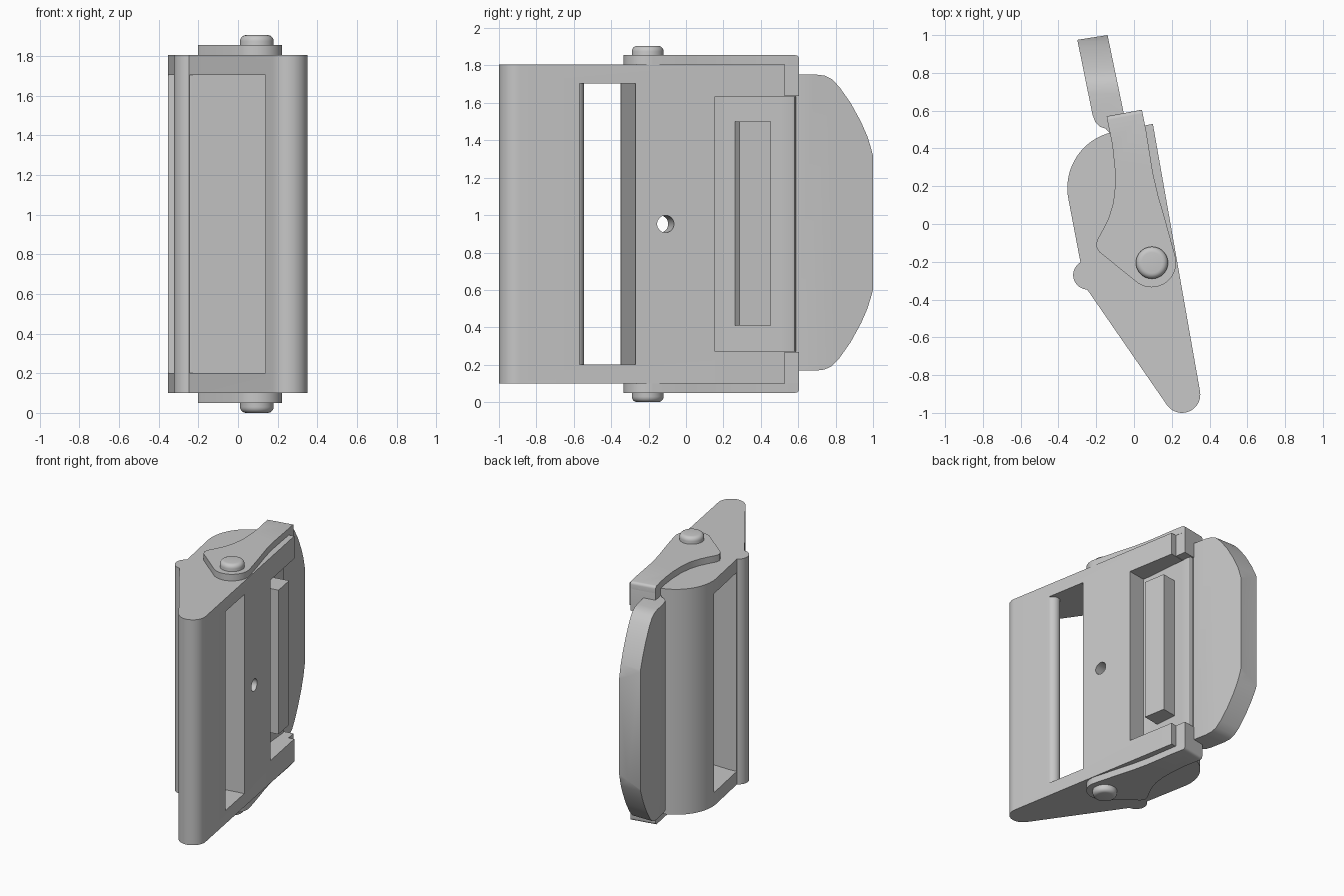
import bpy, bmesh
from math import cos, sin, radians
from mathutils import Vector, Matrix

if "Cube" in bpy.data.objects:
    bpy.data.objects.remove(bpy.data.objects["Cube"])

MID = 0.9525  # height of the mirror plane

metal = bpy.data.materials.new("plain grey metal")
metal.use_nodes = True
metal.diffuse_color = (0.57, 0.57, 0.57, 1)
metal.node_tree.nodes["Principled BSDF"].inputs["Base Color"].default_value = (0.57, 0.57, 0.57, 1)


def arc(cx, cy, r, a0, a1, n=16):
    angles = [radians(a0 + (a1 - a0) * i / n) for i in range(n + 1)]
    return [(cx + r * cos(a), cy + r * sin(a)) for a in angles]


def finish(name, bm):
    bmesh.ops.recalc_face_normals(bm, faces=bm.faces)
    mesh = bpy.data.meshes.new(name)
    bm.to_mesh(mesh)
    bm.free()
    mesh.materials.append(metal)
    obj = bpy.data.objects.new(name, mesh)
    bpy.context.collection.objects.link(obj)
    return obj


def prism(name, pts, lo, hi, axis="z", round_end=0):
    """Extrude a closed outline along z (xy outline) or x (yz outline)."""
    bm = bmesh.new()
    place = (lambda a, b: (a, b, lo)) if axis == "z" else (lambda a, b: (lo, a, b))
    face = bm.faces.new([bm.verts.new(place(a, b)) for a, b in pts])
    out = bmesh.ops.extrude_face_region(bm, geom=[face])
    step = Vector((0, 0, hi - lo)) if axis == "z" else Vector((hi - lo, 0, 0))
    bmesh.ops.translate(bm, vec=step, verts=[v for v in out["geom"] if isinstance(v, bmesh.types.BMVert)])
    if round_end:  # soften the top edge at the back end
        ends = [e for e in bm.edges if all(v.co.z > hi - 0.001 and v.co.y > 0.56 for v in e.verts)]
        bmesh.ops.bevel(bm, geom=ends, offset=round_end, segments=4, profile=0.5, affect="EDGES")
    return finish(name, bm)


def boolean(obj, cutter, operation="DIFFERENCE"):
    cutter.hide_render = True
    mod = obj.modifiers.new("cut", "BOOLEAN")
    mod.object, mod.operation, mod.solver = cutter, operation, "EXACT"
    bpy.context.view_layer.objects.active = obj
    bpy.ops.object.modifier_apply(modifier=mod.name)
    bpy.data.objects.remove(cutter)


def smooth(obj):
    bpy.ops.object.select_all(action="DESELECT")
    obj.select_set(True)
    bpy.context.view_layer.objects.active = obj
    bpy.ops.object.shade_smooth_by_angle(angle=radians(30))


def mirrored(obj, name):
    """Copy a part to the other end, across the middle height."""
    bm = bmesh.new()
    bm.from_mesh(obj.data)
    for v in bm.verts:
        v.co.z = 2 * MID - v.co.z
    return finish(name, bm)


# Buckle frame: rounded tip, sloping front, curved back and strap rod
outline = arc(0.254, -0.903, 0.097, 214, 370)
outline += [(0.10, 0.53), (0.05, 0.52)]
outline += arc(-0.05, 0.19, 0.303, 105, 189, 24)
outline += arc(-0.245, -0.27, 0.077, 120, 268)
frame = prism("buckle_frame", outline, 0.1, 1.805)

# Strap slot behind the rounded tip bar
slot = arc(-0.245, -0.27, 0.077, 270, 280, 4)
slot += [(0.235, -0.27), (0.45, -0.235), (0.45, -0.57), (0.292, -0.57)]
slot += arc(0.24, -0.595, 0.05, 20, 160, 14)
slot += [(0.14, -0.9), (0.1, -1.05), (-0.35, -0.6)]
boolean(frame, prism("slot_cutter", slot, 0.2, 1.705))

# Strap pocket between the rod and the curved back
pocket = [(-0.5, 0.165), (-0.34, 0.165), (-0.05, 0.085), (0.0, 0.06), (0.045, -0.2),
          (-0.23, -0.195), (-0.285, -0.2), (-0.5, -0.18)]
boolean(frame, prism("pocket_cutter", pocket, 0.2, 1.705))

# Recess that holds the lever plate
recess = [(0.023, 0.13), (0.3, 0.176), (0.2, 0.8), (-0.096, 0.8)]
boolean(frame, prism("recess_cutter", recess, 0.27, 1.635))

# Small round hole through the face plate
bm = bmesh.new()
direction = Vector((0.985, 0.174, 0))
turn = direction.to_track_quat("Z", "Y").to_matrix().to_4x4()
bmesh.ops.create_cone(bm, cap_ends=True, segments=32, radius1=0.046, radius2=0.046, depth=0.3,
                      matrix=Matrix.Translation((0.14, -0.122, MID)) @ turn)
boolean(frame, finish("hole_cutter", bm))
smooth(frame)

# Lever plate on the recess floor, with its raised grip bar
plate = [(0.015, 0.2), (-0.013, 0.5), (-0.018, 0.565), (-0.024, 0.58), (-0.038, 0.587),
         (-0.12, 0.572), (-0.12, 0.45), (-0.05, 0.2)]
smooth(prism("lever_plate", plate, 0.272, 1.633))
prism("grip_bar", [(-0.02, 0.257), (0.14, 0.285), (0.11, 0.455), (-0.05, 0.427)], 0.41, 1.5)

# Lever tab with rounded sides
tab_side = [(-0.3, 0.975), (-0.22, 0.58), (-0.205, 0.54), (-0.18, 0.515), (-0.15, 0.505),
            (-0.12, 0.47), (-0.06, 0.48), (-0.053, 0.58), (-0.14, 1.0)]
tab = prism("lever_tab", tab_side, 0.1, 1.8)
half = [(0.4, 1.752), (0.69, 1.752), (0.74, 1.746), (0.78, 1.727), (0.82, 1.685), (0.88, 1.6),
        (0.935, 1.5), (0.97, 1.42), (0.99, 1.355), (1.01, 1.28)]
tab_face = half + [(y, 2 * MID - z + 0.015) for y, z in reversed(half)]
boolean(tab, prism("tab_outline", tab_face, -0.6, 0.4, "x"), "INTERSECT")
smooth(tab)

# Lever arms, one at each end
arm_outline = [(-0.145, 0.57), (-0.115, 0.42), (-0.102, 0.3), (-0.1, 0.2), (-0.11, 0.11),
               (-0.135, 0.03), (-0.165, -0.03), (-0.195, -0.085), (-0.202, -0.115), (-0.185, -0.147)]
arm_outline += arc(0.093, -0.205, 0.13, 235, 373, 20)
arm_outline += [(0.163, 0.03), (0.128, 0.15), (0.1, 0.27), (0.063, 0.5), (0.042, 0.605)]
arm = prism("upper_lever_arm", arm_outline, 1.803, 1.855, round_end=0.02)
smooth(arm)
smooth(mirrored(arm, "lower_lever_arm"))

# End lips that join each arm to the tab
lip_outline = [(-0.13, 0.49), (0.055, 0.522), (0.042, 0.605), (-0.145, 0.57)]
lip = prism("upper_lip", lip_outline, 1.637, 1.854, round_end=0.02)
smooth(lip)
smooth(mirrored(lip, "lower_lip"))

# Pivot pin heads with rounded rims
bm = bmesh.new()
bmesh.ops.create_cone(bm, cap_ends=True, segments=40, radius1=0.085, radius2=0.085, depth=0.19,
                      matrix=Matrix.Translation((0.095, -0.205, 1.81)))
rim = [e for e in bm.edges if all(v.co.z > 1.9 for v in e.verts)]
bmesh.ops.bevel(bm, geom=rim, offset=0.03, segments=5, profile=0.5, affect="EDGES")
pin = finish("upper_pin_head", bm)
smooth(pin)
smooth(mirrored(pin, "lower_pin_head"))
